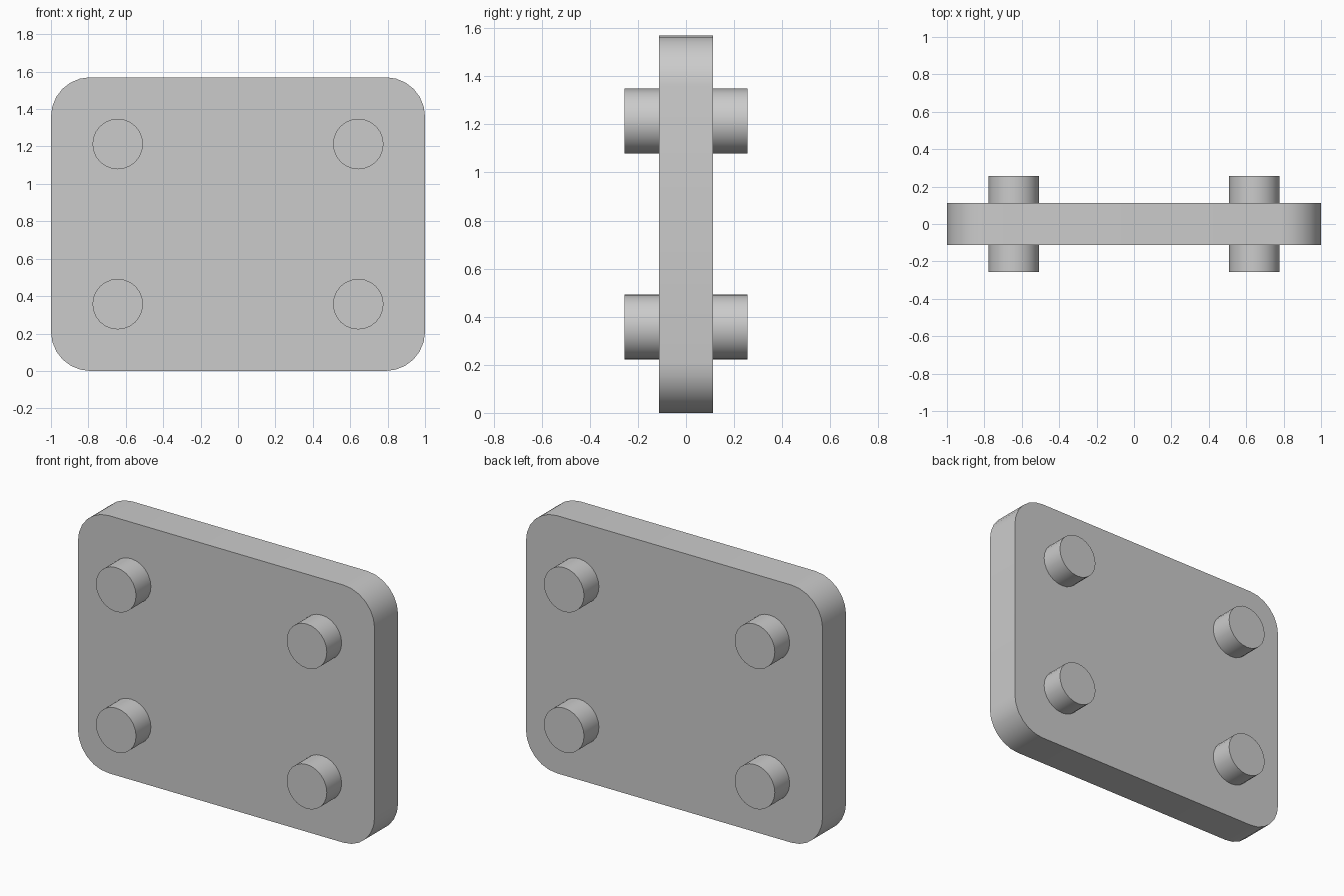
import bpy, bmesh, math

default = bpy.data.objects.get("Cube")
if default:
    bpy.data.objects.remove(default, do_unlink=True)

WIDTH, HEIGHT, DEPTH = 2.0, 1.57, 0.226
CORNER = 0.21
PEG_X, PEG_Z, PEG_RADIUS, PEG_LENGTH = 0.643, 0.428, 0.135, 0.512

grey = bpy.data.materials.new("light grey")
grey.use_nodes = True
colour = (0.6, 0.6, 0.6, 1)
grey.diffuse_color = colour
grey.node_tree.nodes["Principled BSDF"].inputs["Base Color"].default_value = colour


def finish(obj, name):
    obj.name = name
    obj.data.name = name
    obj.data.materials.append(grey)
    bpy.ops.object.select_all(action="DESELECT")
    obj.select_set(True)
    bpy.context.view_layer.objects.active = obj
    bpy.ops.object.shade_smooth_by_angle(angle=math.radians(30))


# Plate with four rounded corners
bm = bmesh.new()
bmesh.ops.create_cube(bm, size=1)
for v in bm.verts:
    v.co.x *= WIDTH
    v.co.y *= DEPTH
    v.co.z *= HEIGHT
corners = [e for e in bm.edges if abs(e.verts[0].co.y - e.verts[1].co.y) > DEPTH / 2]
bmesh.ops.bevel(bm, geom=corners, offset=CORNER, offset_type="OFFSET",
                segments=6, profile=0.5, affect="EDGES")
mesh = bpy.data.meshes.new("plate")
bm.to_mesh(mesh)
bm.free()
plate = bpy.data.objects.new("plate", mesh)
plate.location.z = HEIGHT / 2
bpy.context.collection.objects.link(plate)
finish(plate, "plate")

# Pegs running right through the plate
for side, x in (("left", PEG_X), ("right", -PEG_X)):
    for level, z in (("upper", PEG_Z), ("lower", -PEG_Z)):
        bpy.ops.mesh.primitive_cylinder_add(
            vertices=24, radius=PEG_RADIUS, depth=PEG_LENGTH,
            location=(x, 0, HEIGHT / 2 + z), rotation=(math.pi / 2, 0, 0))
        finish(bpy.context.object, f"{level}_{side}_peg")
